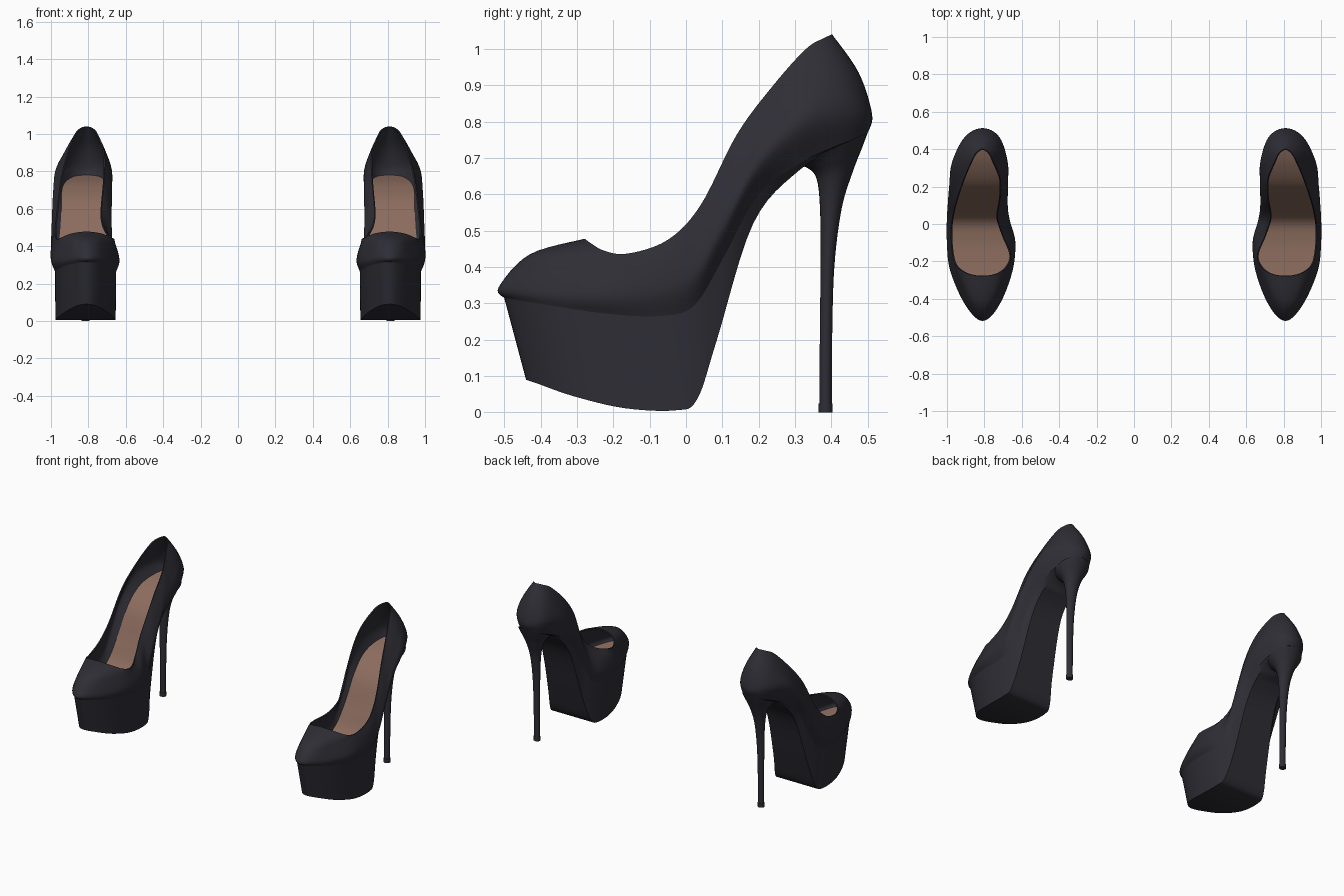
import bpy
import math

if "Cube" in bpy.data.objects:
    bpy.data.objects.remove(bpy.data.objects["Cube"])

CENTRE = 0.81   # distance of each shoe from the middle
SUB = 6         # subdivisions between key points


def material(name, rgb):
    m = bpy.data.materials.new(name)
    m.diffuse_color = (*rgb, 1)
    m.use_nodes = True
    m.node_tree.nodes["Principled BSDF"].inputs["Base Color"].default_value = m.diffuse_color
    return m


BLACK = material("black leather", (0.028, 0.027, 0.036))
TAN = material("tan lining", (0.26, 0.15, 0.11))


def spline(a, b, c, d, t):
    return tuple(0.5 * (2 * q + (r - p) * t + (2 * p - 5 * q + 4 * r - s) * t * t
                 + (3 * q - p - 3 * r + s) * t ** 3) for p, q, r, s in zip(a, b, c, d))


def ring(keys):
    """Closed smooth loop from stations (y, z, outer, inner), toe to heel and back."""
    pts = [(CENTRE + o, y, z) for y, z, o, i in keys]
    pts += [(CENTRE - i, y, z) for y, z, o, i in keys[-2:0:-1]]
    n = len(pts)
    return [spline(pts[k - 1], pts[k], pts[(k + 1) % n], pts[(k + 2) % n], j / SUB)
            for k in range(n) for j in range(SUB)]


def loft(rings):
    """Smooth rows passing through all rings."""
    rows, last = [], len(rings) - 1
    for k in range(last):
        four = [rings[max(k - 1, 0)], rings[k], rings[k + 1], rings[min(k + 2, last)]]
        for j in range(SUB):
            rows.append([spline(*p, j / SUB) for p in zip(*four)])
    return rows + [rings[-1]]


def skin(rows):
    n = len(rows[0])
    verts = [p for row in rows for p in row]
    faces = [(r * n + c, r * n + (c + 1) % n, (r + 1) * n + (c + 1) % n, (r + 1) * n + c)
             for r in range(len(rows) - 1) for c in range(n)]
    return verts, faces


def across(n, start=0, up=True):
    """Strips joining the outer half of a loop to the inner half."""
    faces = [(start, start + 1, start + n - 1)]
    for c in range(1, n // 2 - 1):
        faces.append((start + c, start + c + 1, start + n - c - 1, start + n - c))
    h = start + n // 2
    faces.append((h - 1, h, h + 1))
    return faces if up else [f[::-1] for f in faces]


def part(name, verts, faces, mat, thickness=0, angle=35):
    mesh = bpy.data.meshes.new(name)
    mesh.from_pydata(verts, [], faces)
    mesh.materials.append(mat)
    ob = bpy.data.objects.new(name, mesh)
    bpy.context.collection.objects.link(ob)
    bpy.ops.object.select_all(action='DESELECT')
    bpy.context.view_layer.objects.active = ob
    ob.select_set(True)
    if thickness:
        s = ob.modifiers.new("thickness", 'SOLIDIFY')
        s.thickness, s.offset = thickness, -1
        bpy.ops.object.modifier_apply(modifier=s.name)
    m = ob.modifiers.new("pair", 'MIRROR')
    m.use_mirror_merge = False
    bpy.ops.object.modifier_apply(modifier=m.name)
    bpy.ops.object.shade_smooth_by_angle(angle=math.radians(angle))
    return ob


# Rings from the ground edge up to the opening: (y, z, outer offset, inner offset)
ground = ring([(-.44, .09, 0, 0), (-.41, .08, .055, .055), (-.31, .045, .12, .115),
               (-.17, .012, .16, .15), (-.03, .006, .166, .155), (.03, .035, .155, .14),
               (.085, .2, .135, .115), (.185, .52, .11, .095), (.31, .665, .095, .09),
               (.43, .735, .06, .06), (.49, .765, 0, 0)])
seam = ring([(-.5, .315, 0, 0), (-.46, .308, .06, .06), (-.36, .292, .12, .115),
             (-.22, .272, .16, .15), (-.08, .265, .168, .158), (.02, .292, .16, .14),
             (.10, .42, .145, .115), (.2, .60, .13, .105), (.33, .695, .12, .11),
             (.46, .752, .075, .075), (.5, .77, 0, 0)])
bulge = ring([(-.515, .345, 0, 0), (-.475, .345, .06, .06), (-.37, .33, .125, .12),
              (-.23, .32, .178, .165), (-.09, .325, .19, .175), (.02, .37, .19, .145),
              (.10, .50, .185, .135), (.2, .68, .178, .135), (.33, .80, .163, .135),
              (.465, .83, .095, .09), (.512, .82, 0, 0)])
middle = ring([(-.43, .435, 0, 0), (-.40, .428, .065, .06), (-.32, .41, .115, .11),
               (-.2, .395, .165, .155), (-.07, .405, .185, .155), (.03, .47, .18, .115),
               (.12, .63, .17, .12), (.22, .79, .15, .125), (.335, .90, .12, .105),
               (.43, .93, .08, .075), (.475, .935, 0, 0)])
opening = ring([(-.278, .478, 0, 0), (-.265, .468, .08, .08), (-.225, .445, .138, .132),
                (-.16, .437, .16, .15), (-.05, .475, .168, .105), (.04, .57, .16, .08),
                (.14, .765, .135, .095), (.24, .90, .10, .095), (.33, 1.0, .062, .06),
                (.38, 1.03, .035, .035), (.402, 1.04, 0, 0)])
N = len(seam)

# Upper: thin leather shell from the seam to the opening
upper_rows = loft([seam, bulge, middle, opening])
part("upper", *skin(upper_rows), BLACK, thickness=0.007, angle=50)

# Insole: tan floor just above the seam
floor = [(CENTRE + (x - CENTRE) * 0.98, y, z) for x, y, z in upper_rows[2]]
part("insole", floor, across(N), TAN)

# Platform sole: straight wall below the seam plus the arched underside
verts, faces = skin([ground, seam])
part("platform_sole", verts, faces + across(N, up=False), BLACK)

# Stiletto heel: oval sections (front y, front z, back y, back z, half width)
SIDES = 24


def oval(yf, zf, yb, zb, w):
    pts = []
    for k in range(SIDES):
        a = 2 * math.pi * k / SIDES
        t = (1 + math.sin(a)) / 2
        pts.append((CENTRE + 0.005 + w * math.cos(a), yf + (yb - yf) * t, zf + (zb - zf) * t))
    return pts


heel_rows = loft([oval(*s) for s in [
    (.367, .02, .401, .02, .019), (.368, .2, .402, .2, .02), (.37, .4, .408, .4, .024),
    (.369, .55, .428, .56, .034), (.36, .64, .458, .66, .055), (.335, .672, .485, .73, .085),
    (.30, .68, .5, .77, .105)]])
part("heel", *skin(heel_rows), BLACK)

# Heel tip: small cap touching the ground
verts, faces = skin([oval(.364, 0, .403, 0, .021), oval(.364, .025, .403, .025, .021)])
caps = [tuple(range(SIDES))[::-1], tuple(range(SIDES, 2 * SIDES))]
part("heel_tip", verts, faces + caps, BLACK)
